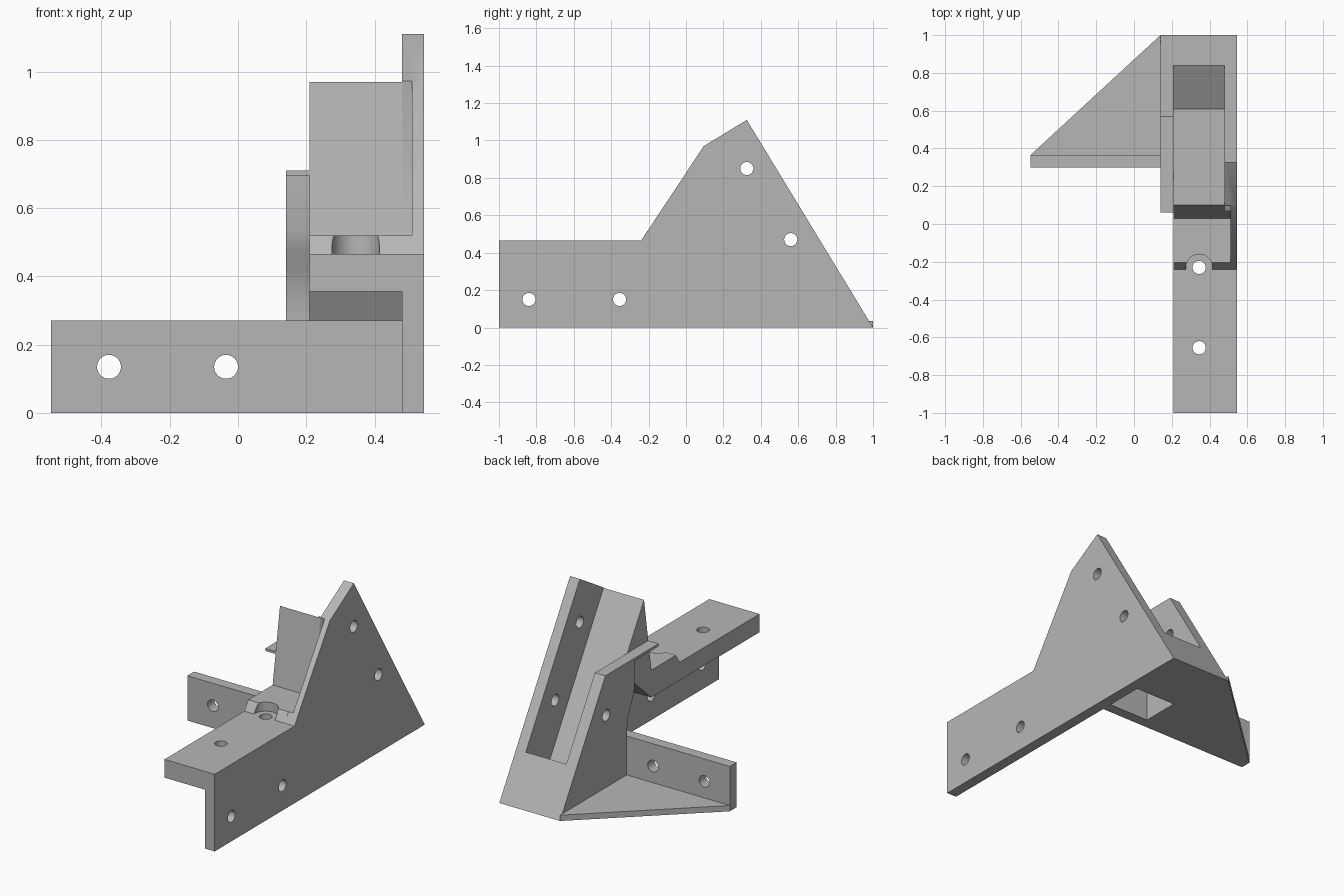
import bpy
import bmesh
import math
from mathutils import Matrix, Vector

cube = bpy.data.objects.get("Cube")
if cube:
    bpy.data.objects.remove(cube, do_unlink=True)

# Single plain grey material
grey = bpy.data.materials.new("light grey")
grey.use_nodes = True
color = (0.47, 0.47, 0.47, 1)
grey.diffuse_color = color
grey.node_tree.nodes["Principled BSDF"].inputs["Base Color"].default_value = color

HOLE = 0.035


def finish(bm, name):
    bmesh.ops.recalc_face_normals(bm, faces=bm.faces)
    mesh = bpy.data.meshes.new(name)
    bm.to_mesh(mesh)
    bm.free()
    mesh.materials.append(grey)
    obj = bpy.data.objects.new(name, mesh)
    bpy.context.collection.objects.link(obj)
    return obj


def extrude(name, points, start, end, axis="x"):
    """Extrude a flat outline along x (outline in y, z) or z (outline in x, y)."""
    bm = bmesh.new()
    place = (lambda a, b: (start, a, b)) if axis == "x" else (lambda a, b: (a, b, start))
    face = bm.faces.new([bm.verts.new(place(a, b)) for a, b in points])
    out = bmesh.ops.extrude_face_region(bm, geom=[face])
    verts = [v for v in out["geom"] if isinstance(v, bmesh.types.BMVert)]
    step = end - start
    bmesh.ops.translate(bm, verts=verts, vec=(step, 0, 0) if axis == "x" else (0, 0, step))
    return finish(bm, name)


def drill(center, axis, radius=HOLE, depth=0.3):
    """Make a round cutter along one axis."""
    bm = bmesh.new()
    turn = Vector((0, 0, 1)).rotation_difference(Vector(axis)).to_matrix().to_4x4()
    bmesh.ops.create_cone(bm, cap_ends=True, segments=32, radius1=radius, radius2=radius,
                          depth=depth, matrix=Matrix.Translation(center) @ turn)
    return finish(bm, "cutter")


def cut(obj, cutters):
    bpy.ops.object.select_all(action="DESELECT")
    bpy.context.view_layer.objects.active = obj
    obj.select_set(True)
    for cutter in cutters:
        cutter.hide_render = True
        mod = obj.modifiers.new("cut", "BOOLEAN")
        mod.operation = "DIFFERENCE"
        mod.solver = "EXACT"
        mod.object = cutter
        bpy.ops.object.modifier_apply(modifier=mod.name)
        bpy.data.objects.remove(cutter, do_unlink=True)
    bpy.ops.object.shade_smooth_by_angle(angle=math.radians(30))


X, Y, Z = (1, 0, 0), (0, 1, 0), (0, 0, 1)

# Tall side plate with four screw holes and a shallow clearance notch
side_plate = extrude("side_plate", [
    (-1, 0), (1, 0), (0.325, 1.11), (0.095, 0.97), (-0.24, 0.465), (-1, 0.465)], 0.48, 0.545)
notch = extrude("cutter", [
    (-0.204, 0.52), (0.03, 0.52), (0.1, 0.97), (0.05, 1.1), (-0.3, 0.9), (-0.3, 0.52)], 0.4, 0.51)
side_holes = [(-0.84, 0.15), (-0.355, 0.15), (0.325, 0.85), (0.56, 0.47)]
cut(side_plate, [notch] + [drill((0.51, y, z), X) for y, z in side_holes])

# Top flange, leaning rest and recessed rear slope as one profile
support_web = extrude("support_web", [
    (-1, 0.355), (-1, 0.465), (-0.24, 0.465), (-0.204, 0.52), (0.03, 0.52), (0.1, 0.97),
    (0.61, 0.13), (0.84, 0.263), (1, 0), (0.6, 0), (0.258, 0.562), (0.03, 0.355)], 0.21, 0.48)
cut(support_web, [drill((0.345, y, 0.42), Z) for y in (-0.655, -0.23)]
    + [drill((0.345, -0.23, 0.565), Z, 0.07, 0.2)])

# Inner side wall with overhanging lip
inner_wall = extrude("inner_wall", [
    (1, 0), (0.568, 0.71), (0.06, 0.71), (0.06, 0.695), (0.29, 0.695), (0.29, 0.53),
    (0.305, 0.48), (0.335, 0.42), (0.355, 0.36), (0.365, 0.28), (0.365, 0)], 0.14, 0.21)
cut(inner_wall, [drill((0.175, 0.56, 0.47), X)])

# Front cross plate with two screw holes
cross_plate = extrude("cross_plate", [
    (-0.548, 0.3), (0.48, 0.3), (0.48, 0.365), (-0.548, 0.365)], 0, 0.27, "z")
cut(cross_plate, [drill((x, 0.33, 0.135), Y) for x in (-0.378, -0.035)])

# Thin triangular brace on the ground
extrude("floor_brace", [(-0.548, 0.365), (0.14, 0.365), (0.14, 1)], 0, 0.035, "z")
